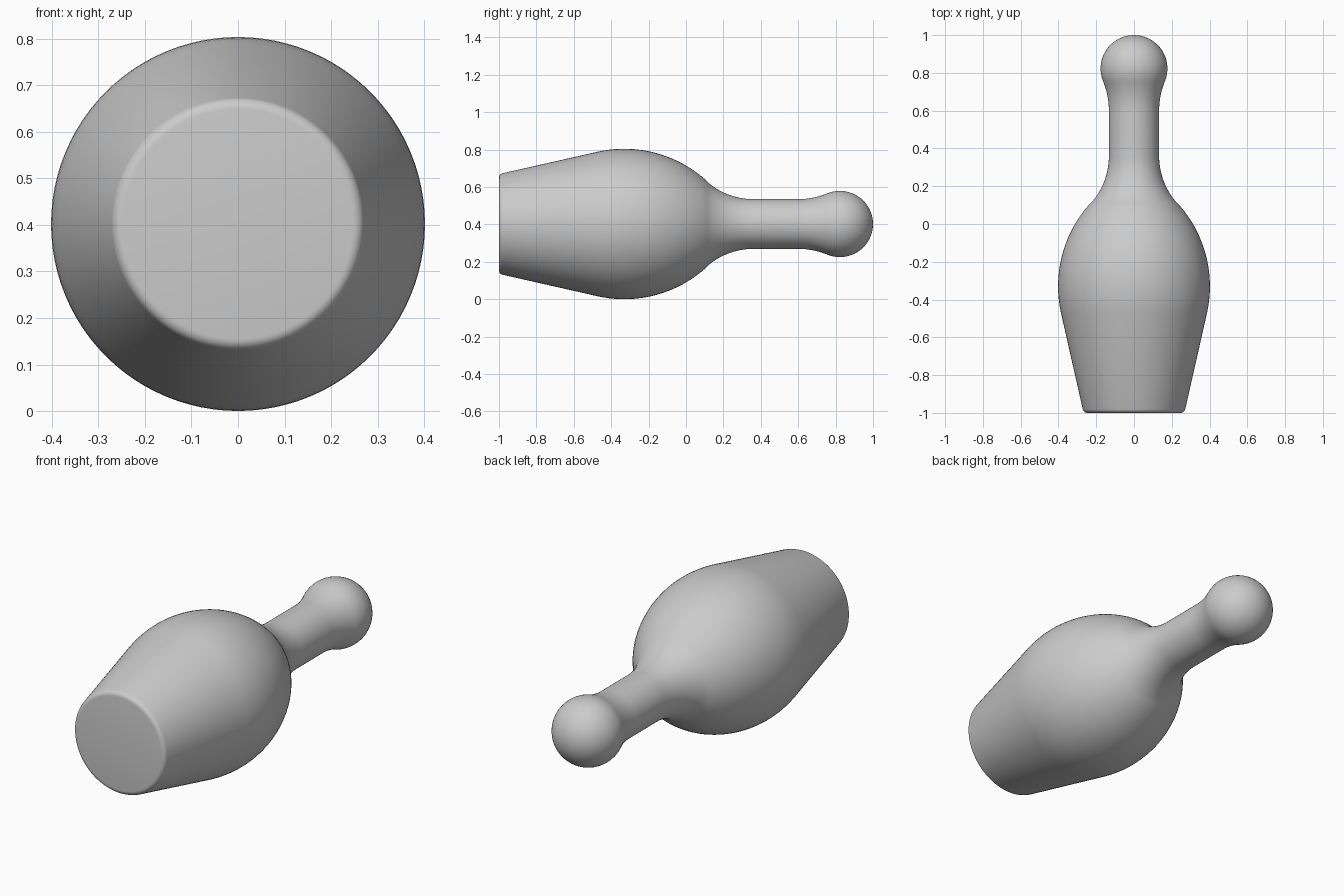
import bpy, bmesh
from math import sin, cos, pi, atan2, radians
from mathutils import Matrix, Vector

if "Cube" in bpy.data.objects:
    bpy.data.objects.remove(bpy.data.objects["Cube"])

AXIS_Z = 0.402   # height of the lying pin's axis
SIDES = 96


def arc(cy, cr, radius, start, end, n):
    """Points (y, r) on an arc, angles in radians from +y towards +r."""
    return [(cy + radius * cos(start + (end - start) * i / n),
             cr + radius * sin(start + (end - start) * i / n)) for i in range(n + 1)]


# Tangent angles where the neck fillets meet the belly and the head
belly_a = atan2(0.758, 0.69)
head_a = atan2(0.543, -0.223)

profile = [(-1.0, 0.0)]
# rounded base edge, then straight taper into the belly
profile += arc(-0.975, 0.247, 0.025, pi, radians(102.5), 5)
profile += arc(-0.33, -0.25, 0.652, radians(102.5), belly_a, 20)
# concave shoulder down to the straight neck
profile += arc(0.36, 0.508, 0.375, belly_a - pi, -pi / 2, 14)[1:]
# concave flare from the neck into the round head
profile += arc(0.60, 0.543, 0.41, -pi / 2, head_a - pi + 0, 8)
profile += arc(0.823, 0.0, 0.177, head_a, 0, 18)[1:-1]
profile += [(1.0, 0.0)]

# Lathe the profile around the y axis
bm = bmesh.new()
verts = [bm.verts.new((0, y, r)) for y, r in profile]
edges = [bm.edges.new(pair) for pair in zip(verts, verts[1:])]
bmesh.ops.spin(bm, geom=verts + edges, cent=(0, 0, 0), axis=(0, 1, 0),
               angle=2 * pi, steps=SIDES, use_duplicate=False)
bmesh.ops.remove_doubles(bm, verts=bm.verts, dist=1e-4)
bmesh.ops.recalc_face_normals(bm, faces=bm.faces)
bm.transform(Matrix.Translation(Vector((0, 0, AXIS_Z))))

mesh = bpy.data.meshes.new("bowling_pin")
bm.to_mesh(mesh)
bm.free()
pin = bpy.data.objects.new("bowling_pin", mesh)
bpy.context.collection.objects.link(pin)

# Smooth shading with sharp edges kept
bpy.context.view_layer.objects.active = pin
pin.select_set(True)
bpy.ops.object.shade_smooth_by_angle(angle=radians(30))
